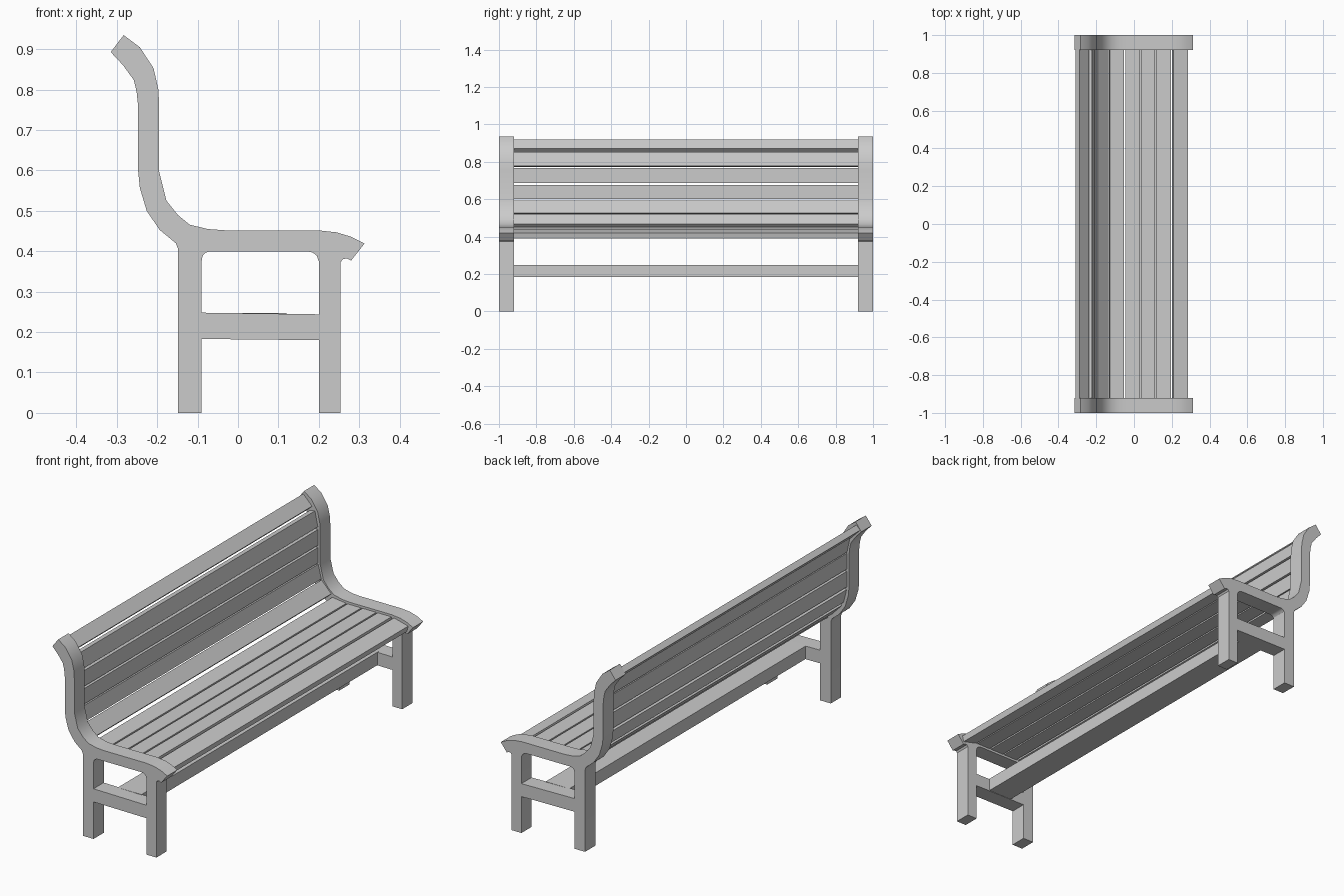
import bpy, math

if "Cube" in bpy.data.objects:
    bpy.data.objects.remove(bpy.data.objects["Cube"])

# Side frame outline and the opening between the legs, as (x, z)
OUTLINE = [(-.283, .935), (-.243, .905), (-.209, .853), (-.197, .80), (-.195, .757),
           (-.195, .597), (-.177, .525), (-.149, .49), (-.12, .466), (-.075, .455),
           (-.033, .452), (.196, .452), (.243, .447), (.28, .436), (.313, .419),
           (.28, .377), (.27, .382), (.26, .381), (.254, .373), (.254, 0), (.2, 0),
           (.2, .18), (-.09, .183), (-.09, 0), (-.148, 0), (-.148, .405),
           (-.154, .42), (-.194, .453), (-.226, .50), (-.243, .557), (-.247, .597),
           (-.247, .757), (-.251, .795), (-.258, .824), (-.285, .861), (-.315, .893)]
OPENING = [(-.09, .248), (.2, .244), (.2, .375), (.195, .389), (.185, .397), (.17, .4),
           (-.07, .4), (-.081, .396), (-.088, .388), (-.09, .375)]

# Slat centre lines in cross-section: x1, z1, x2, z2
BACK = [(-.298, .91, -.25, .861), (-.238, .85, -.222, .775), (-.221, .766, -.221, .688),
        (-.221, .677, -.221, .60), (-.22, .59, -.203, .522), (-.198, .511, -.145, .456)]
SEAT = [(-.13, .436, -.054, .427), (-.045, .426, .03, .426), (.037, .426, .112, .426),
        (.12, .426, .195, .426), (.205, .425, .283, .405)]


def side_frame(name, y):
    curve = bpy.data.curves.new(name, 'CURVE')
    curve.dimensions = '2D'
    curve.fill_mode = 'BOTH'
    curve.extrude = 0.04
    for loop in (OUTLINE, OPENING):
        s = curve.splines.new('POLY')
        s.points.add(len(loop) - 1)
        for p, (x, z) in zip(s.points, loop):
            p.co = (x, z, 0, 1)
        s.use_cyclic_u = True
    ob = bpy.data.objects.new(name, curve)
    bpy.context.collection.objects.link(ob)
    ob.location.y = y
    ob.rotation_euler.x = math.pi / 2
    bpy.ops.object.select_all(action='DESELECT')
    ob.select_set(True)
    bpy.context.view_layer.objects.active = ob
    bpy.ops.object.convert(target='MESH')
    bpy.ops.object.shade_smooth_by_angle(angle=math.radians(30))


def bar(name, x1, z1, x2, z2, thick):
    bpy.ops.mesh.primitive_cube_add(size=1, location=((x1 + x2) / 2, 0, (z1 + z2) / 2))
    ob = bpy.context.object
    ob.name = name
    ob.scale = (math.hypot(x2 - x1, z2 - z1), 1.85, thick)
    ob.rotation_euler.y = -math.atan2(z2 - z1, x2 - x1)


# End frames
side_frame("left_frame", -0.96)
side_frame("right_frame", 0.96)

# Slats between the frames
for i, line in enumerate(BACK):
    bar(f"back_slat_{i + 1}", *line, 0.03)
for i, line in enumerate(SEAT):
    bar(f"seat_slat_{i + 1}", *line, 0.03)

# Long stretcher joining the lower crossbars
bar("stretcher", -0.01, 0.215, 0.12, 0.215, 0.064)
